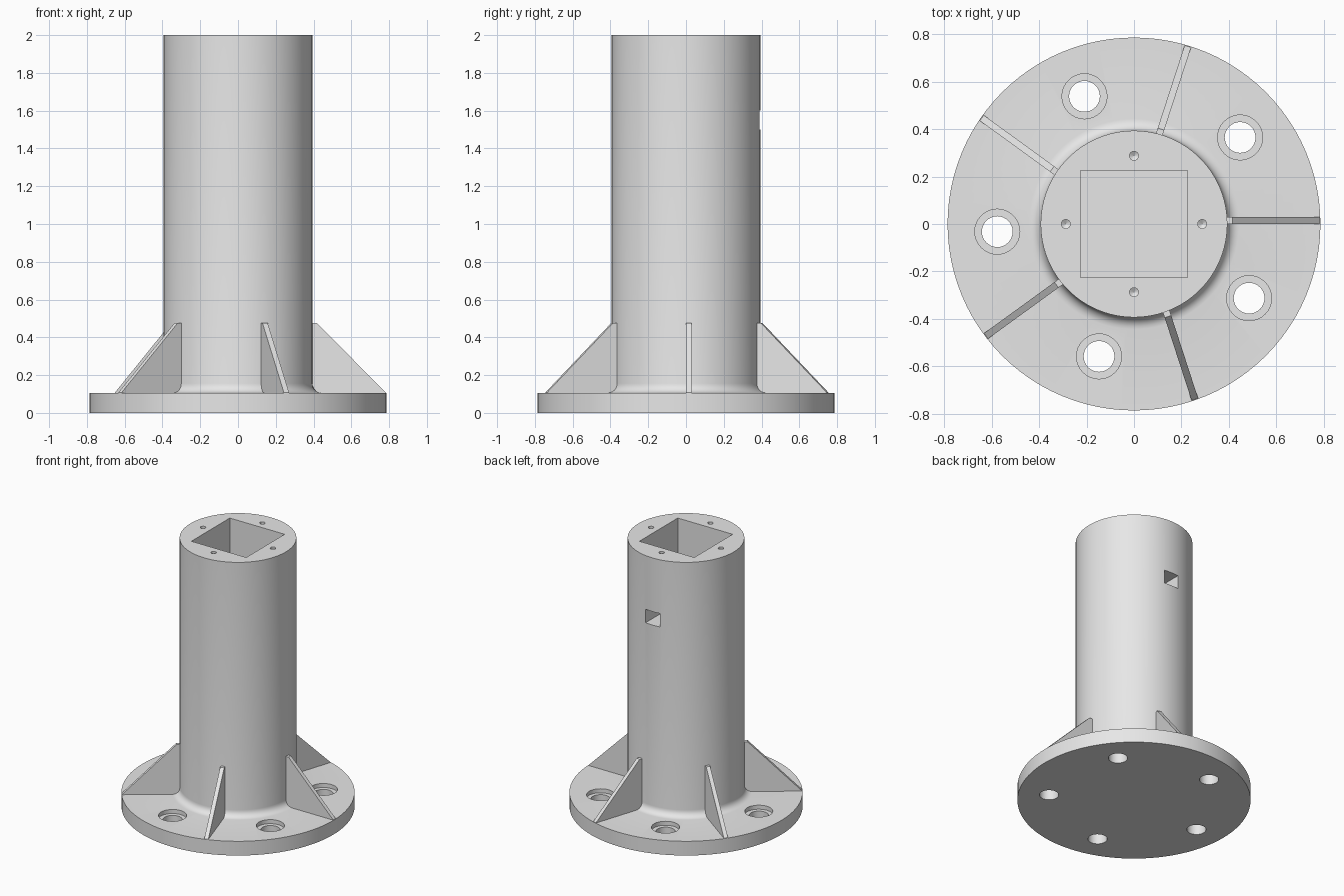
import bpy, bmesh, math
from mathutils import Matrix

if "Cube" in bpy.data.objects:
    bpy.data.objects.remove(bpy.data.objects["Cube"])

grey = bpy.data.materials.new("plain_grey")
grey.diffuse_color = (0.8, 0.8, 0.8, 1)
grey.use_nodes = True
grey.node_tree.nodes["Principled BSDF"].inputs["Base Color"].default_value = grey.diffuse_color

BASE_R, BASE_H, COL_R, TOP, FILLET = 0.787, 0.106, 0.394, 2.0, 0.05


def make_object(name, bm):
    bmesh.ops.recalc_face_normals(bm, faces=bm.faces)
    mesh = bpy.data.meshes.new(name)
    bm.to_mesh(mesh)
    bm.free()
    mesh.materials.append(grey)
    obj = bpy.data.objects.new(name, mesh)
    bpy.context.collection.objects.link(obj)
    return obj


def lathe(name, profile, segments, centre=(0, 0)):
    """Closed solid turned from (radius, z) points, capped at both ends."""
    bm = bmesh.new()
    rings = []
    for r, z in profile:
        angles = [2 * math.pi * i / segments for i in range(segments)]
        rings.append([bm.verts.new((centre[0] + r * math.cos(a),
                                    centre[1] + r * math.sin(a), z)) for a in angles])
    for lo, hi in zip(rings, rings[1:]):
        for i in range(segments):
            j = (i + 1) % segments
            bm.faces.new((lo[i], lo[j], hi[j], hi[i]))
    bm.faces.new(rings[0][::-1])
    bm.faces.new(rings[-1])
    return make_object(name, bm)


def box(name, x, y, z):
    """Box from (min, max) pairs."""
    bm = bmesh.new()
    size = Matrix.Diagonal((x[1] - x[0], y[1] - y[0], z[1] - z[0], 1))
    mid = Matrix.Translation((sum(x) / 2, sum(y) / 2, sum(z) / 2))
    bmesh.ops.create_cube(bm, size=1, matrix=mid @ size)
    return make_object(name, bm)


def polar(radius, degrees):
    a = math.radians(degrees)
    return radius * math.cos(a), radius * math.sin(a)


# Flange and column turned as one piece, with a fillet between them
profile = [(BASE_R, 0), (BASE_R, BASE_H)]
for i in range(7):
    a = math.pi / 2 * i / 6
    profile.append((COL_R + FILLET * (1 - math.sin(a)),
                    BASE_H + FILLET * (1 - math.cos(a))))
profile.append((COL_R, TOP))
pedestal = lathe("flanged_column", profile, 96)

# Cutters: square pocket, rear window, counterbored bolt holes, drilled screw holes
cutters = [
    box("pocket_cutter", (-0.226, 0.226), (-0.226, 0.226), (1.48, 2.1)),
    box("window_cutter", (-0.06, 0.06), (0.15, 0.5), (1.5, 1.6)),
]
for k in range(5):
    cutters.append(lathe("bolt_hole_cutter",
                         [(0.065, -0.1), (0.065, BASE_H - 0.03),
                          (0.095, BASE_H - 0.03), (0.095, BASE_H + 0.1)],
                         32, polar(0.578, 39.2 + 72 * k)))
for k in range(4):
    cutters.append(lathe("screw_hole_cutter",
                         [(0.001, 1.87), (0.019, 1.881), (0.019, 2.1)],
                         16, polar(0.288, 90 * k)))

bpy.context.view_layer.objects.active = pedestal
for cutter in cutters:
    cutter.hide_render = True
    mod = pedestal.modifiers.new("cut", 'BOOLEAN')
    mod.operation = 'DIFFERENCE'
    mod.solver = 'EXACT'
    mod.object = cutter
    bpy.ops.object.modifier_apply(modifier=mod.name)
    bpy.data.objects.remove(cutter, do_unlink=True)

bpy.ops.object.select_all(action='DESELECT')
pedestal.select_set(True)
bpy.ops.object.shade_smooth_by_angle(angle=math.radians(30))

# Five triangular ribs, each with one side on a radial line
rib_outline = [(0.36, 0.09), (0.783, 0.09), (0.783, BASE_H + 0.002),
               (0.416, 0.476), (0.36, 0.476)]
for k in range(5):
    bm = bmesh.new()
    face = bm.faces.new([bm.verts.new((x, 0.001, z)) for x, z in rib_outline])
    moved = bmesh.ops.extrude_face_region(bm, geom=[face])["geom"]
    bmesh.ops.translate(bm, vec=(0, 0.029, 0),
                        verts=[v for v in moved if isinstance(v, bmesh.types.BMVert)])
    bmesh.ops.rotate(bm, verts=bm.verts,
                     matrix=Matrix.Rotation(math.radians(72 * k), 3, 'Z'))
    make_object(f"rib_{k + 1}", bm)
